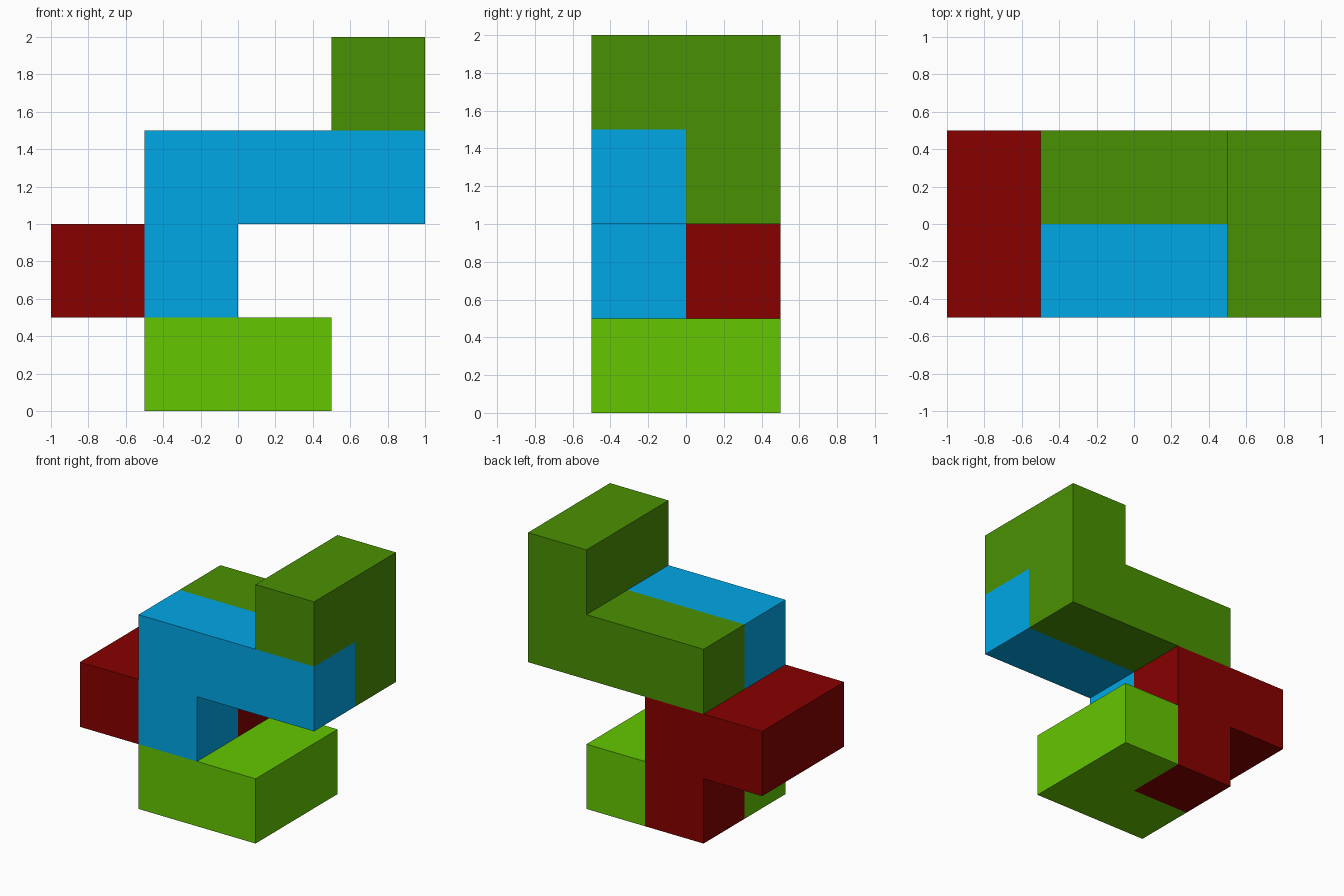
import bpy, bmesh
from mathutils import Vector

if "Cube" in bpy.data.objects:
    bpy.data.objects.remove(bpy.data.objects["Cube"])

S = 0.5                       # edge of one puzzle cube
ORIGIN = Vector((-1, -0.5, 0))


def material(name, rgb):
    m = bpy.data.materials.new(name)
    m.diffuse_color = (*rgb, 1)
    m.use_nodes = True
    m.node_tree.nodes["Principled BSDF"].inputs["Base Color"].default_value = m.diffuse_color
    return m


def block_piece(name, cells, mat):
    """Closed solid made of unit cubes on a grid, with inner faces left out."""
    bm = bmesh.new()
    cells = set(cells)
    for c in cells:
        for axis in range(3):
            for side in (0, 1):
                near = list(c)
                near[axis] += 2 * side - 1
                if tuple(near) in cells:
                    continue
                u, v = (axis + 1) % 3, (axis + 2) % 3
                ring = []
                for a, b in ((0, 0), (1, 0), (1, 1), (0, 1)):
                    p = Vector(c)
                    p[axis] += side
                    p[u] += a
                    p[v] += b
                    ring.append(bm.verts.new(ORIGIN + p * S))
                bm.faces.new(ring if side else ring[::-1])
    # Weld the cubes and merge coplanar squares into clean flat faces
    bmesh.ops.remove_doubles(bm, verts=bm.verts[:], dist=1e-4)
    bmesh.ops.dissolve_limit(bm, angle_limit=0.01, verts=bm.verts[:], edges=bm.edges[:])
    mesh = bpy.data.meshes.new(name)
    bm.to_mesh(mesh)
    bm.free()
    mesh.materials.append(mat)
    obj = bpy.data.objects.new(name, mesh)
    bpy.context.collection.objects.link(obj)


# Corner-shaped base
block_piece("base_piece", [(1, 0, 0), (2, 0, 0), (2, 1, 0)],
            material("light green", (0.127, 0.564, 0.0)))

# Twisted piece at the left, with its foot in the base's corner
block_piece("left_piece", [(1, 1, 0), (1, 1, 1), (0, 1, 1), (0, 0, 1)],
            material("dark red", (0.242, 0.0, 0.0)))

# Front L: a post and a beam
block_piece("front_piece", [(1, 0, 1)] + [(x, 0, 2) for x in (1, 2, 3)],
            material("blue", (0.0, 0.386, 0.795)))

# Back beam with a raised end reaching forwards
block_piece("top_piece", [(x, 1, 2) for x in (1, 2, 3)] + [(3, 1, 3), (3, 0, 3)],
            material("dark green", (0.0685, 0.283, 0.0006)))
